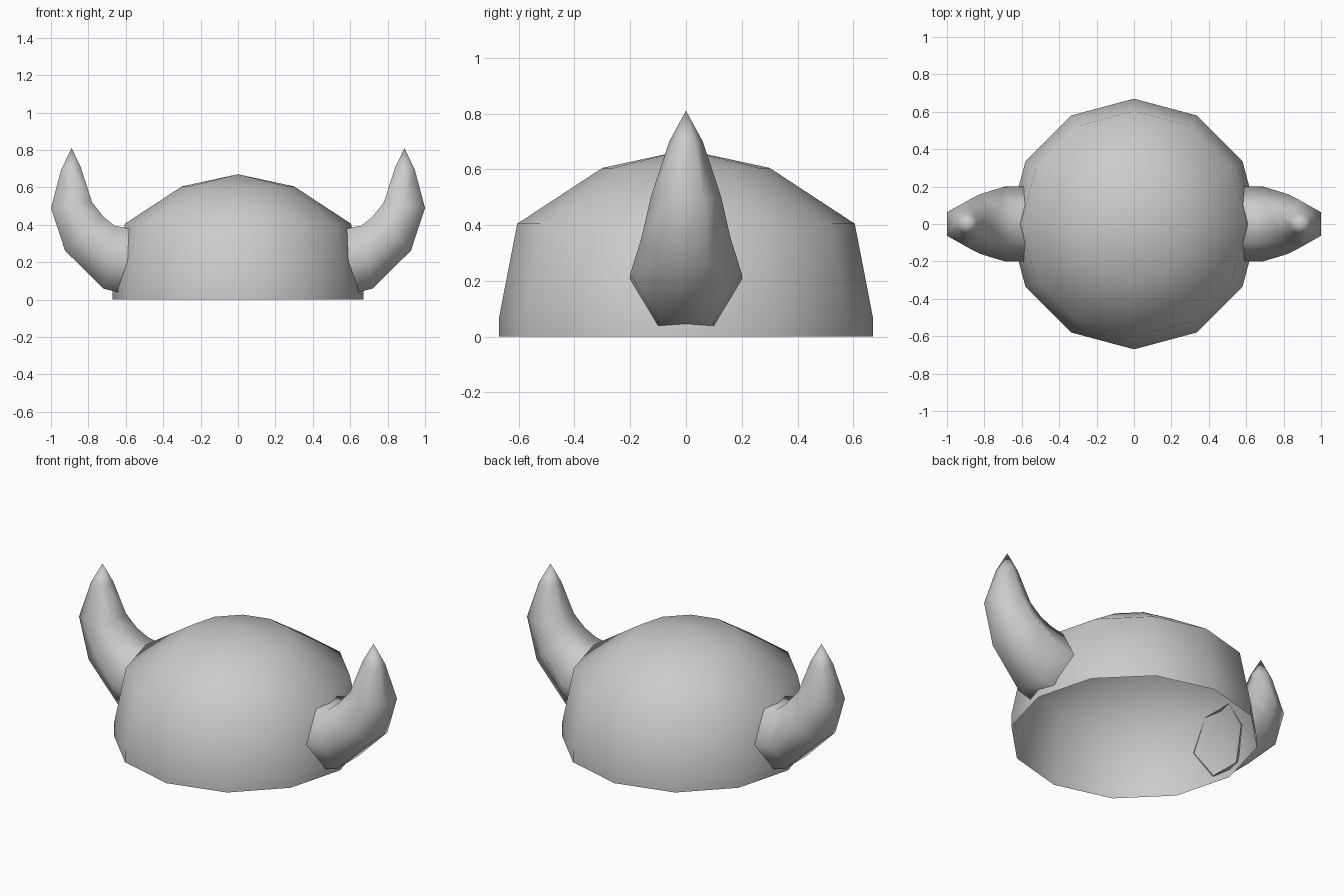
import bpy, bmesh, math
from mathutils import Vector

if "Cube" in bpy.data.objects:
    bpy.data.objects.remove(bpy.data.objects["Cube"])


def loft(name, rings, tip):
    """Skin a stack of rings and close the end with a fan to a tip."""
    bm = bmesh.new()
    loops = [[bm.verts.new(p) for p in ring] for ring in rings]
    end = bm.verts.new(tip)
    n = len(loops[0])
    for a, b in zip(loops, loops[1:]):
        for i in range(n):
            j = (i + 1) % n
            bm.faces.new((a[i], a[j], b[j], b[i]))
    for i in range(n):
        bm.faces.new((loops[-1][i], loops[-1][(i + 1) % n], end))
    bmesh.ops.recalc_face_normals(bm, faces=bm.faces)
    for f in bm.faces:
        f.smooth = True
    mesh = bpy.data.meshes.new(name)
    bm.to_mesh(mesh)
    bm.free()
    obj = bpy.data.objects.new(name, mesh)
    bpy.context.collection.objects.link(obj)
    return obj


# Helmet dome: open 12-sided shell, (radius, height) profile
profile = [(0.67, 0.0), (0.67, 0.07), (0.605, 0.405), (0.30, 0.605)]
dome_rings = [[(r * math.cos(math.tau * i / 12), r * math.sin(math.tau * i / 12), z)
               for i in range(12)] for r, z in profile]
loft("helmet_dome", dome_rings, (0, 0, 0.67))


# Horns: open hexagonal sections given by top, middle, bottom (x, z) and half width
def hexagon(top, mid, bottom, w):
    (tx, tz), (mx, mz), (bx, bz) = top, mid, bottom
    h = w / 2
    return [(mx, w, mz), (tx, h, tz), (tx, -h, tz),
            (mx, -w, mz), (bx, -h, bz), (bx, h, bz)]


sections = [
    ((0.583, 0.38), (0.585, 0.205), (0.635, 0.037), 0.20),
    ((0.66, 0.395), (0.69, 0.225), (0.72, 0.059), 0.20),
    ((0.72, 0.444), (0.822, 0.353), (0.925, 0.262), 0.16),
    ((0.78, 0.52), (0.89, 0.505), (1.0, 0.49), 0.125),
    ((0.84, 0.706), (0.893, 0.70), (0.945, 0.695), 0.06),
]
horns = loft("horns", [hexagon(*s) for s in sections], (0.89, 0, 0.81))
mirror = horns.modifiers.new("mirror", "MIRROR")
mirror.use_axis = (True, False, False)
mirror.use_mirror_merge = False
